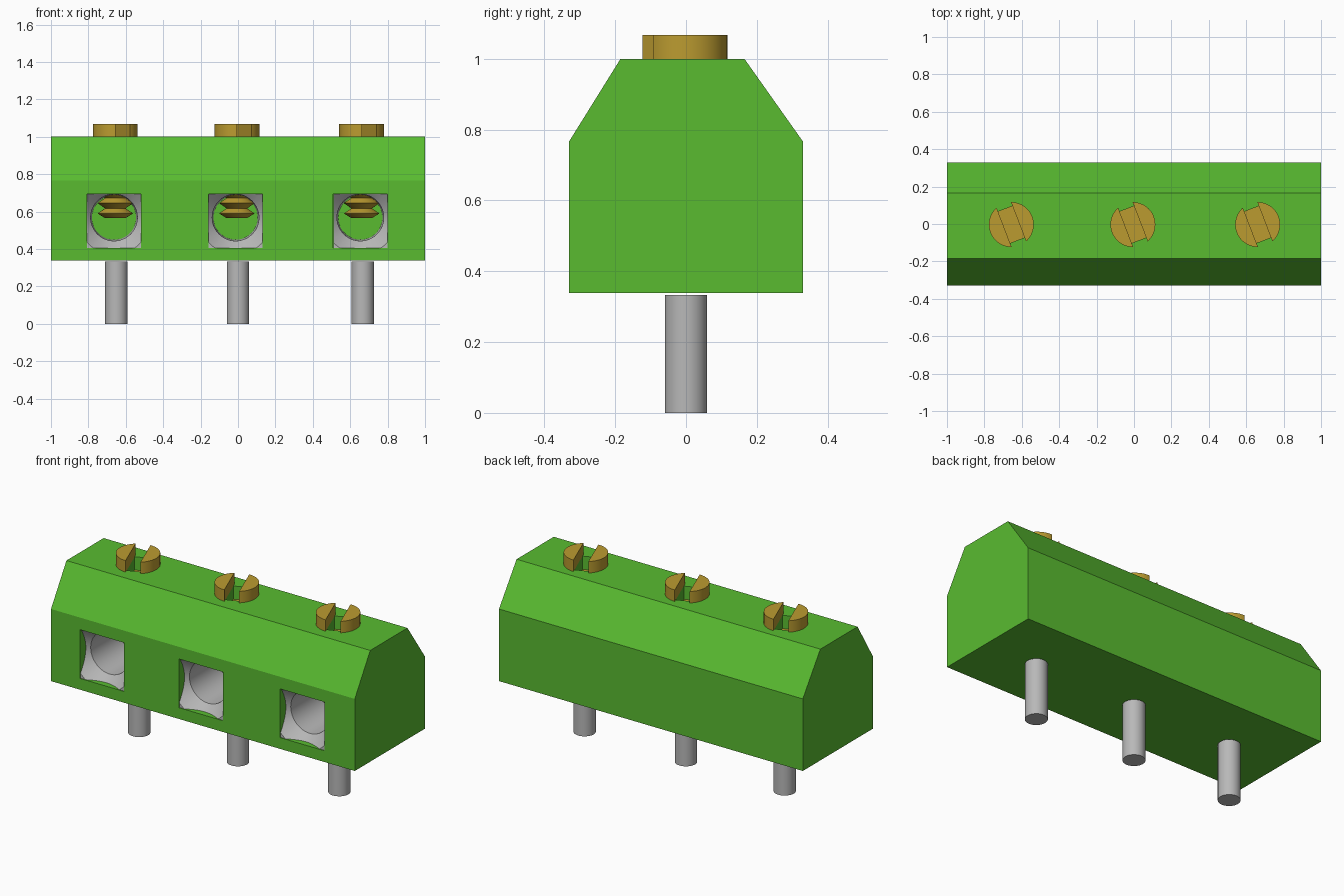
import bpy, bmesh, math
from mathutils import Matrix

if "Cube" in bpy.data.objects:
    bpy.data.objects.remove(bpy.data.objects["Cube"], do_unlink=True)


def material(name, rgb):
    m = bpy.data.materials.new(name)
    m.use_nodes = True
    m.diffuse_color = (*rgb, 1)
    m.node_tree.nodes["Principled BSDF"].inputs["Base Color"].default_value = (*rgb, 1)
    return m


GREEN = material("green plastic", (0.10, 0.50, 0.03))
BRASS = material("brass", (0.50, 0.33, 0.03))
STEEL = material("grey steel", (0.48, 0.48, 0.48))


def finish(bm, name, mat):
    bmesh.ops.recalc_face_normals(bm, faces=bm.faces)
    me = bpy.data.meshes.new(name)
    bm.to_mesh(me)
    bm.free()
    me.materials.append(mat)
    ob = bpy.data.objects.new(name, me)
    bpy.context.collection.objects.link(ob)
    return ob


def box(name, size, loc, mat, turn=0):
    bm = bmesh.new()
    bmesh.ops.create_cube(bm, size=1)
    bm.transform(Matrix.Translation(loc) @ Matrix.Rotation(turn, 4, 'Z')
                 @ Matrix.Diagonal((*size, 1)))
    return finish(bm, name, mat)


def lathe(name, profile, loc, mat, along_y=False, sides=48):
    """Revolve (radius, height) points around z, or around y."""
    bm = bmesh.new()
    rings = []
    for r, h in profile:
        rings.append([bm.verts.new((r * math.cos(2 * math.pi * i / sides),
                                    r * math.sin(2 * math.pi * i / sides), h))
                      for i in range(sides)])
    for a, b in zip(rings, rings[1:]):
        for i in range(sides):
            j = (i + 1) % sides
            bm.faces.new((a[i], a[j], b[j], b[i]))
    bm.faces.new(rings[0])
    bm.faces.new(rings[-1])
    if along_y:
        bm.transform(Matrix.Rotation(-math.pi / 2, 4, 'X'))
    bm.transform(Matrix.Translation(loc))
    return finish(bm, name, mat)


def select(ob):
    bpy.ops.object.select_all(action='DESELECT')
    ob.select_set(True)
    bpy.context.view_layer.objects.active = ob


def carve(ob, cutter):
    select(ob)
    mod = ob.modifiers.new("cut", 'BOOLEAN')
    mod.operation, mod.solver, mod.object = 'DIFFERENCE', 'EXACT', cutter
    bpy.ops.object.modifier_apply(modifier=mod.name)
    bpy.data.objects.remove(cutter, do_unlink=True)


def smooth(ob):
    select(ob)
    bpy.ops.object.shade_smooth_by_angle(angle=math.radians(30))


# Housing: chamfered profile extruded along x
bm = bmesh.new()
profile = [(-0.33, 0.338), (0.33, 0.338), (0.33, 0.767),
           (0.165, 1.0), (-0.185, 1.0), (-0.33, 0.767)]
end = bm.faces.new([bm.verts.new((-1, y, z)) for y, z in profile])
grown = bmesh.ops.extrude_face_region(bm, geom=[end])
bmesh.ops.translate(bm, vec=(2, 0, 0),
                    verts=[v for v in grown["geom"] if isinstance(v, bmesh.types.BMVert)])
housing = finish(bm, "housing", GREEN)

SLOT_TURN = math.radians(-69)
BACK = 0.2          # depth where the wire sockets end
for x, side in ((-0.65, "right"), (0.0, "middle"), (0.667, "left")):
    screw_x, socket_x = x - 0.006, x - 0.013

    # Solder pin
    smooth(lathe("pin_" + side, [(0.06, 0), (0.06, 0.333)], (x, 0, 0), STEEL))

    # Square wire opening and the slot recess in the housing
    carve(housing, box("opening", (0.29, BACK + 0.5, 0.29),
                       (socket_x, (BACK - 0.5) / 2, 0.55), GREEN))
    carve(housing, box("recess", (0.18, 0.083, 0.2),
                       (screw_x, -0.003, 1.02), GREEN, SLOT_TURN))

    # Steel clamp with a funnel mouth and a round bore
    clamp = box("clamp_" + side, (0.288, BACK + 0.328, 0.288),
                (socket_x, (BACK - 0.328) / 2, 0.55), STEEL)
    carve(clamp, lathe("bore", [(0.207, -0.338), (0.125, -0.26), (0.117, 0.3)],
                       (socket_x, 0, 0.568), STEEL, along_y=True))
    smooth(clamp)

    # Threaded screw shank reaching into the bore
    shank = [(0.055, 0.565), (0.095, 0.59), (0.055, 0.617), (0.095, 0.645),
             (0.055, 0.672), (0.095, 0.70), (0.1, 0.73), (0.1, 0.921)]
    smooth(lathe("screw_shank_" + side, shank, (screw_x, -0.003, 0), BRASS))

    # Slotted screw head
    head = lathe("screw_head_" + side, [(0.12, 0.998), (0.12, 1.068)],
                 (screw_x, -0.003, 0), BRASS)
    carve(head, box("slot", (0.4, 0.083, 0.3), (screw_x, -0.003, 1.04), BRASS, SLOT_TURN))
    smooth(head)
